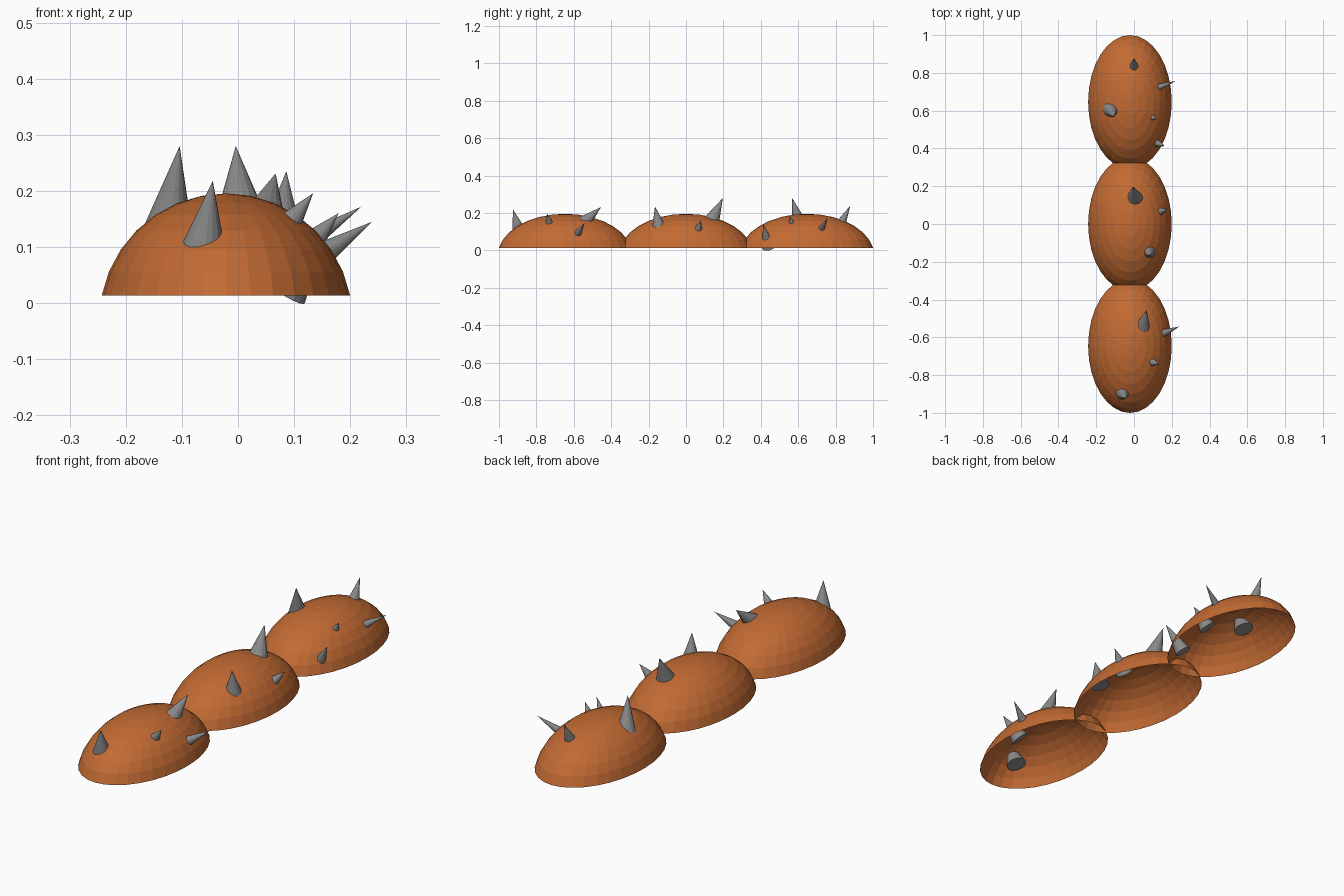
import bpy, bmesh
from mathutils import Vector, Matrix

if "Cube" in bpy.data.objects:
    bpy.data.objects.remove(bpy.data.objects["Cube"])

def material(name, rgb):
    m = bpy.data.materials.new(name)
    m.diffuse_color = (*rgb, 1)
    m.use_nodes = True
    m.node_tree.nodes["Principled BSDF"].inputs["Base Color"].default_value = m.diffuse_color
    return m

RUST = material("rust_orange", (0.54, 0.145, 0.033))
GREY = material("spike_grey", (0.25, 0.25, 0.25))

def finish(bm, name, mat):
    mesh = bpy.data.meshes.new(name)
    bm.to_mesh(mesh)
    bm.free()
    mesh.materials.append(mat)
    ob = bpy.data.objects.new(name, mesh)
    bpy.context.collection.objects.link(ob)
    return ob

# Open shells: stretched spheres cut one ring above the equator
R, CX, CZ, STEP = 0.2257, -0.0215, -0.0302, 0.646
def shell(name, y):
    bm = bmesh.new()
    bmesh.ops.create_uvsphere(bm, u_segments=32, v_segments=16, radius=1)
    low = [v for v in bm.verts if v.co.z < 0.1]
    bmesh.ops.delete(bm, geom=low, context='VERTS')
    bmesh.ops.scale(bm, vec=(R, R * 1.6, R), verts=bm.verts)
    bmesh.ops.translate(bm, vec=(CX, y, CZ), verts=bm.verts)
    finish(bm, name, RUST)

for name, y in (("front_shell", -STEP), ("middle_shell", 0), ("back_shell", STEP)):
    shell(name, y)

# Spikes: a cone from the tip through its surface point, carried on inside the shell
def spike(name, tip, surf, r, k):
    tip, surf = Vector(tip), Vector(surf)
    base = tip + (surf - tip) * k
    axis = tip - base
    rot = axis.to_track_quat('Z', 'Y').to_matrix().to_4x4()
    bm = bmesh.new()
    bmesh.ops.create_cone(bm, cap_ends=True, segments=16, radius1=r * k, radius2=0,
                          depth=axis.length,
                          matrix=Matrix.Translation((tip + base) / 2) @ rot)
    bmesh.ops.remove_doubles(bm, verts=bm.verts, dist=1e-5)
    finish(bm, name, GREY)

# tip, surface point, radius at the surface, length factor
SPIKES = {
    "front": [
        ((-.045, -.925, .218), (-.060, -.895, .112), .035, 1.25),
        ((.134, -.743, .196), (.100, -.733, .153), .018, 2.3),
        ((.067, -.455, .231), (.053, -.515, .176), .026, 1.5),
        ((.239, -.543, .145), (.170, -.572, .100), .017, 1.5)],
    "middle": [
        ((-.004, .197, .280), (.003, .147, .178), .036, 1.3),
        ((.086, -.166, .235), (.080, -.150, .150), .028, 1.5),
        ((.179, .080, .160), (.143, .068, .120), .018, 2.2)],
    "back": [
        ((0, .878, .238), (0, .835, .155), .023, 1.45),
        ((.220, .757, .172), (.140, .727, .120), .016, 1.4),
        ((-.104, .567, .280), (-.120, .600, .165), .034, 1.25),
        ((.120, .555, .185), (.100, .563, .153), .013, 3.0),
        ((.162, .412, .142), (.125, .427, .080), .018, 2.0)],
}
for part, rows in SPIKES.items():
    for i, row in enumerate(rows, 1):
        spike(f"{part}_spike_{i}", *row)
